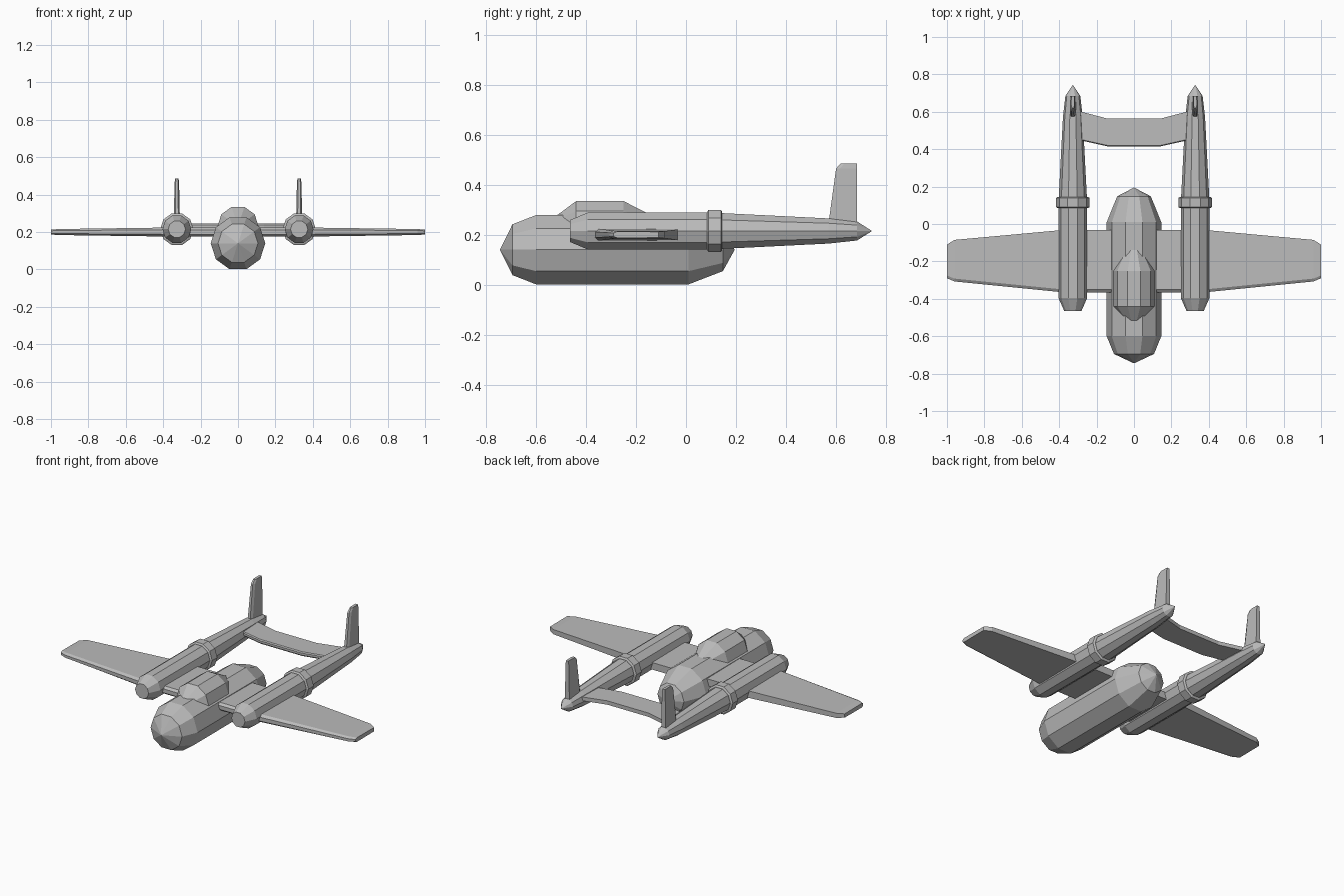
import bpy
import bmesh
from math import cos, sin, pi

if "Cube" in bpy.data.objects:
    bpy.data.objects.remove(bpy.data.objects["Cube"])

grey = bpy.data.materials.new("plain grey")
grey.use_nodes = True
grey.diffuse_color = (0.5, 0.5, 0.5, 1)
grey.node_tree.nodes["Principled BSDF"].inputs["Base Color"].default_value = (0.5, 0.5, 0.5, 1)


def loft(name, sections):
    """Skin a list of equal-length point loops and cap both ends."""
    bm = bmesh.new()
    loops = [[bm.verts.new(p) for p in s] for s in sections]
    n = len(loops[0])
    for a, b in zip(loops, loops[1:]):
        for i in range(n):
            j = (i + 1) % n
            bm.faces.new((a[i], a[j], b[j], b[i]))
    bm.faces.new(loops[0])
    bm.faces.new(loops[-1])
    bmesh.ops.remove_doubles(bm, verts=bm.verts, dist=0.0005)
    bmesh.ops.recalc_face_normals(bm, faces=bm.faces)
    mesh = bpy.data.meshes.new(name)
    bm.to_mesh(mesh)
    bm.free()
    mesh.materials.append(grey)
    obj = bpy.data.objects.new(name, mesh)
    bpy.context.collection.objects.link(obj)
    return obj


def hull(name, x, z, profile, sides=10):
    """Ten-sided body along y from (y, radius) pairs."""
    turn = 2 * pi / sides
    return loft(name, [[(x + r * cos(turn * i), y, z + r * sin(turn * i)) for i in range(sides)]
                       for y, r in profile])


def blade(name, stations, place, bevel):
    """Thin surface from (span, leading y, trailing y, half thickness), with a bevelled nose."""
    sections = []
    for span, lead, trail, t in stations:
        outline = [(lead, -t / 2), (lead, t / 2), (lead + bevel, t),
                   (trail, t * 0.9), (trail, -t * 0.9), (lead + bevel, -t)]
        sections.append([place(span, y, h) for y, h in outline])
    return loft(name, sections)


def both_sides(half):
    return [(-s, *rest) for s, *rest in reversed(half)] + half


# Central body and canopy
hull("fuselage", 0, 0.14, [(-0.745, 0), (-0.695, 0.107), (-0.6, 0.146), (0.01, 0.146),
                           (0.148, 0.09), (0.195, 0)])
hull("canopy", 0, 0.23, [(-0.53, 0.04), (-0.44, 0.11), (-0.25, 0.11), (-0.1, 0.03)])

# Main wing and tailplane
blade("wing", both_sides([(0.38, -0.365, -0.032, 0.024), (0.96, -0.307, -0.085, 0.016),
                          (1.0, -0.29, -0.11, 0.013)]),
      lambda s, y, h: (s, y, 0.2 + h), 0.015)
blade("tailplane", both_sides([(0.14, 0.415, 0.563, 0.013), (0.33, 0.457, 0.613, 0.013)]),
      lambda s, y, h: (s, y, 0.232 + h), 0.005)

# Twin booms with collars and upright fins
for side, x in (("right", -0.327), ("left", 0.327)):
    hull(side + "_boom", x, 0.215, [(-0.465, 0.046), (-0.395, 0.077), (0.11, 0.077),
                                    (0.57, 0.053), (0.685, 0.04), (0.745, 0)])
    hull(side + "_collar", x, 0.215, [(0.085, 0.08), (0.09, 0.089), (0.14, 0.089), (0.145, 0.08)])
    blade(side + "_fin", [(0.24, 0.57, 0.685, 0.017), (0.465, 0.601, 0.685, 0.012),
                          (0.486, 0.62, 0.685, 0.009)],
          lambda s, y, h: (x + h, y, s), 0.015)
